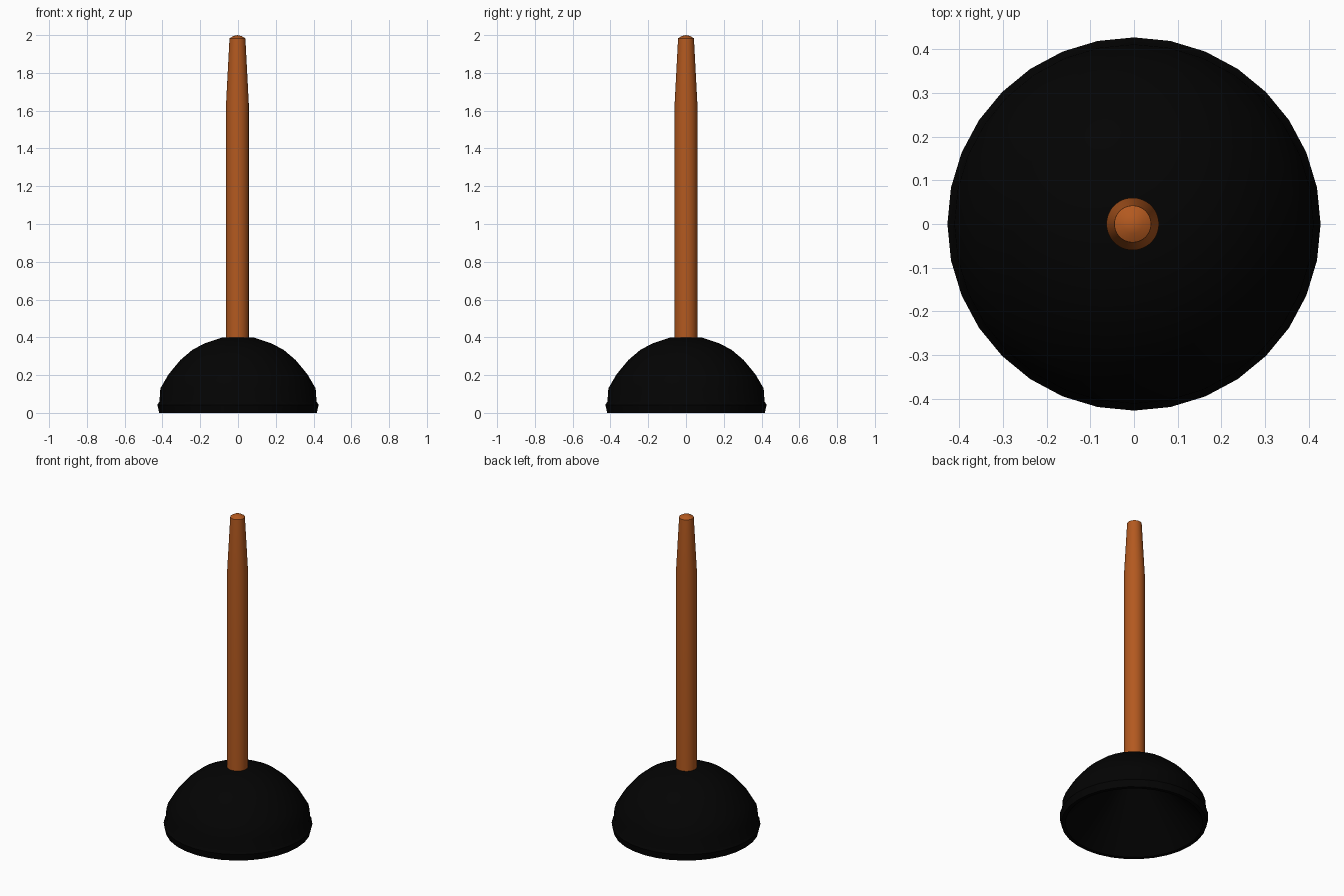
import bpy, bmesh, math

if "Cube" in bpy.data.objects:
    bpy.data.objects.remove(bpy.data.objects["Cube"])


def material(name, rgb):
    m = bpy.data.materials.new(name)
    m.diffuse_color = (*rgb, 1)
    m.use_nodes = True
    m.node_tree.nodes["Principled BSDF"].inputs["Base Color"].default_value = m.diffuse_color
    return m


def lathe(name, profile, segments, mat, angle, x=0):
    """Spin an (r, z) profile around z; r = 0 at an end closes to a point."""
    bm = bmesh.new()
    verts = [bm.verts.new((r, 0, z)) for r, z in profile]
    edges = [bm.edges.new(p) for p in zip(verts, verts[1:])]
    bmesh.ops.spin(bm, geom=verts + edges, cent=(0, 0, 0), axis=(0, 0, 1),
                   angle=2 * math.pi, steps=segments)
    bmesh.ops.remove_doubles(bm, verts=bm.verts[:], dist=1e-4)
    bmesh.ops.recalc_face_normals(bm, faces=bm.faces[:])
    me = bpy.data.meshes.new(name)
    bm.to_mesh(me)
    bm.free()
    me.materials.append(mat)
    ob = bpy.data.objects.new(name, me)
    ob.location.x = x
    bpy.context.collection.objects.link(ob)
    bpy.ops.object.select_all(action='DESELECT')
    ob.select_set(True)
    bpy.context.view_layer.objects.active = ob
    bpy.ops.object.shade_smooth_by_angle(angle=math.radians(angle))
    return ob


rubber = material("black rubber", (0.001, 0.001, 0.001))
wood = material("brown wood", (0.45, 0.1, 0.014))

# Hollow rubber cup: outer dome with a flared lip, then a conical inside
outer = [(0, 0.40), (0.08, 0.40), (0.172, 0.37), (0.24, 0.335), (0.305, 0.28),
         (0.367, 0.205), (0.411, 0.13), (0.416, 0.06), (0.427, 0.043), (0.417, 0.0)]
inner = [(0.395, 0.0), (0.06, 0.36), (0, 0.36)]
lathe("rubber_cup", outer + inner, 32, rubber, 30)

# Wooden handle, tapered near the top with a slightly domed end
handle = [(0, 0.385), (0.06, 0.385), (0.06, 1.64), (0.042, 1.983),
          (0.022, 1.995), (0, 2.0)]
lathe("wooden_handle", handle, 48, wood, 30, x=-0.003)
